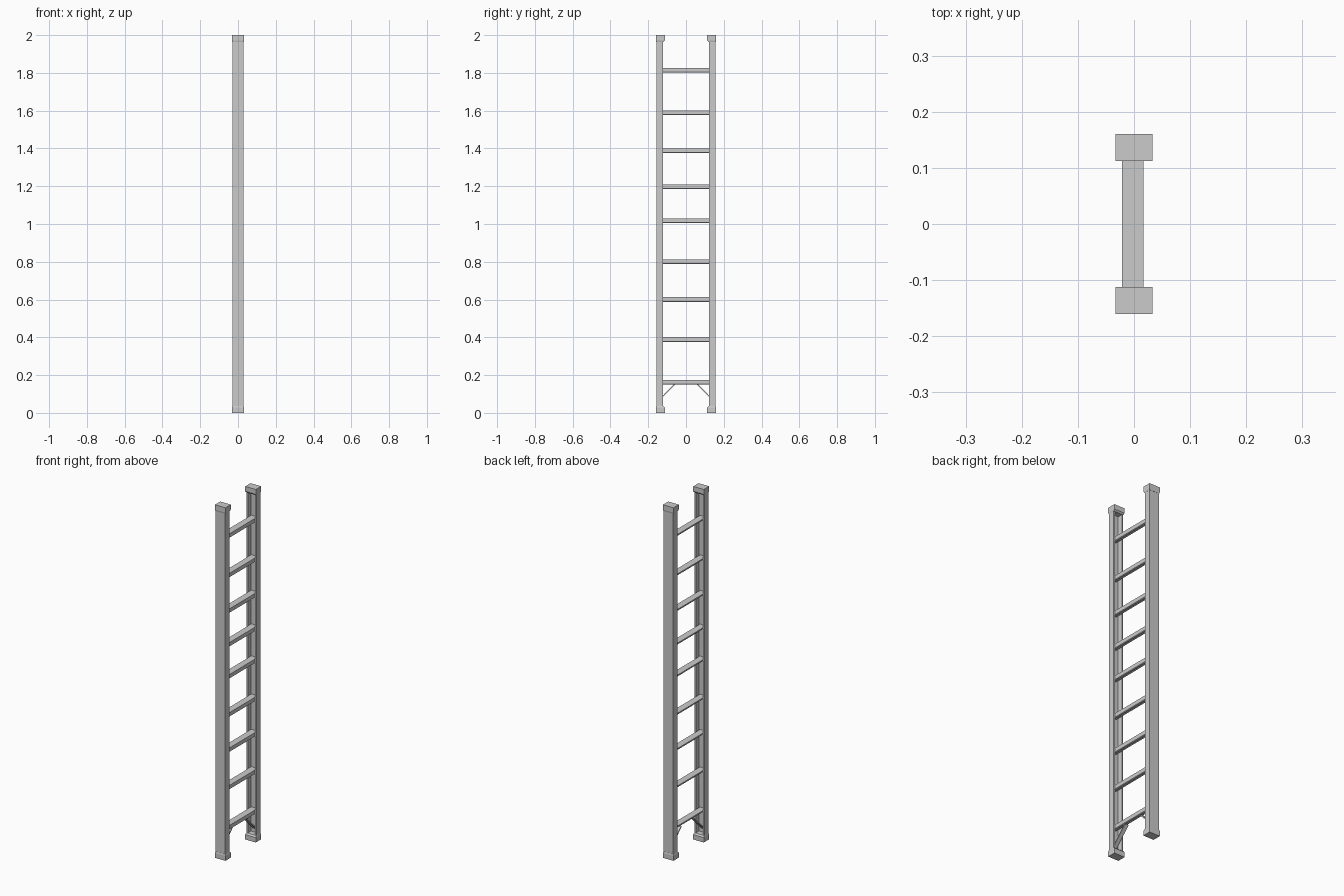
import bpy, bmesh
from mathutils import Vector

if "Cube" in bpy.data.objects:
    bpy.data.objects.remove(bpy.data.objects["Cube"])


def prism(name, pts, direction):
    """Extrude a closed planar outline along a direction."""
    bm = bmesh.new()
    face = bm.faces.new([bm.verts.new(p) for p in pts])
    ext = bmesh.ops.extrude_face_region(bm, geom=[face])
    moved = [v for v in ext["geom"] if isinstance(v, bmesh.types.BMVert)]
    bmesh.ops.translate(bm, verts=moved, vec=Vector(direction))
    bmesh.ops.recalc_face_normals(bm, faces=bm.faces)
    mesh = bpy.data.meshes.new(name)
    bm.to_mesh(mesh)
    bm.free()
    obj = bpy.data.objects.new(name, mesh)
    bpy.context.collection.objects.link(obj)
    return obj


def end_cap(name, side, z_end, inward):
    """Block cap with a short taper towards the rail."""
    bm = bmesh.new()
    rings = []
    for hx, y0, y1, h in [(.033, .112, .16, 0), (.033, .112, .16, .028),
                          (.0305, .119, .158, .036)]:
        z = z_end + inward * h
        rings.append([bm.verts.new((x, side * y, z)) for x, y in
                      [(-hx, y0), (hx, y0), (hx, y1), (-hx, y1)]])
    for a, b in zip(rings, rings[1:]):
        for i in range(4):
            j = (i + 1) % 4
            bm.faces.new((a[i], a[j], b[j], b[i]))
    bm.faces.new(rings[0])
    bm.faces.new(rings[-1])
    bmesh.ops.recalc_face_normals(bm, faces=bm.faces)
    mesh = bpy.data.meshes.new(name)
    bm.to_mesh(mesh)
    bm.free()
    bpy.context.collection.objects.link(bpy.data.objects.new(name, mesh))


# C-channel cross-section, open towards the rungs
channel = [(-.03, .157), (.03, .157), (.03, .121), (.023, .121),
           (.023, .150), (-.023, .150), (-.023, .121), (-.03, .121)]

for side, label in ((-1, "left"), (1, "right")):
    # Side rail
    prism(label + "_rail", [(x, side * y, .01) for x, y in channel], (0, 0, 1.98))
    # Caps and feet
    end_cap(label + "_foot", side, 0, 1)
    end_cap(label + "_top_cap", side, 2, -1)
    # Diagonal strap under the lowest rung
    strap = [(.151, .055), (.055, .151), (.061, .154), (.151, .062)]
    prism(label + "_brace", [(-.012, side * y, z) for y, z in strap], (.022, 0, 0))

# Rungs: flat tread, tall edge on one side, sloping underside
rung = [(-.021, .013), (.017, .013), (.017, -.009), (.013, -.012),
        (.007, -.012), (-.016, .001), (-.021, .006)]
for i, zc in enumerate((.161, .388, .60, .80, 1.016, 1.197, 1.388, 1.589, 1.813)):
    prism(f"rung_{i + 1}", [(x, -.151, zc + z) for x, z in rung], (0, .302, 0))
